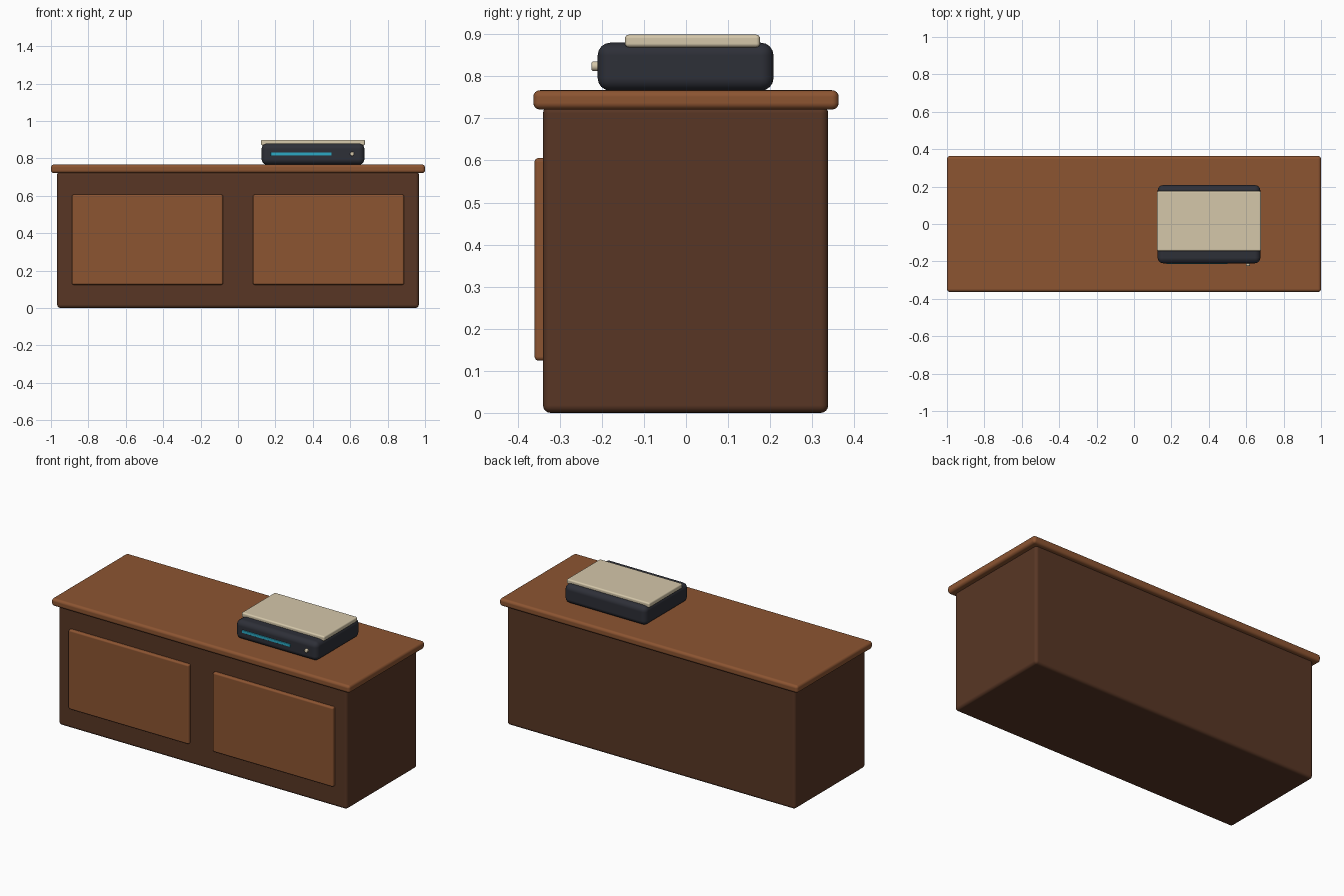
import bpy, math

if "Cube" in bpy.data.objects:
    bpy.data.objects.remove(bpy.data.objects["Cube"])


def mat(name, rgb):
    m = bpy.data.materials.new(name)
    m.diffuse_color = (*rgb, 1)
    m.use_nodes = True
    m.node_tree.nodes["Principled BSDF"].inputs["Base Color"].default_value = m.diffuse_color
    return m


dark_wood = mat("dark wood", (0.098, 0.037, 0.018))
warm_wood = mat("warm wood", (0.262, 0.089, 0.031))
charcoal = mat("charcoal", (0.027, 0.029, 0.039))
cream = mat("cream", (0.66, 0.57, 0.40))
cyan = mat("cyan", (0.024, 0.40, 0.56))


def finish(ob, name, material, bevel, segments=4):
    ob.name = name
    ob.data.materials.append(material)
    b = ob.modifiers.new("rounding", "BEVEL")
    b.width = bevel
    b.segments = segments
    b.limit_method = "ANGLE"
    b.harden_normals = True
    bpy.ops.object.shade_smooth_by_angle(angle=math.radians(40))
    return ob


def box(name, lo, hi, material, bevel):
    """Rounded box spanning two opposite corners."""
    bpy.ops.mesh.primitive_cube_add(size=1, location=[(a + b) / 2 for a, b in zip(lo, hi)])
    ob = bpy.context.object
    ob.scale = [b - a for a, b in zip(lo, hi)]
    bpy.ops.object.transform_apply(location=False, rotation=False, scale=True)
    return finish(ob, name, material, bevel)


# Cabinet
box("cabinet_body", (-0.967, -0.34, 0), (0.967, 0.338, 0.73), dark_wood, 0.018)
box("cabinet_top", (-1, -0.363, 0.721), (1, 0.363, 0.767), warm_wood, 0.016)

# Two raised front doors
for side, x in (("left", -0.484), ("right", 0.484)):
    box(side + "_door", (x - 0.404, -0.36, 0.124), (x + 0.404, -0.32, 0.606), warm_wood, 0.01)

# Player on top with its cover plate
box("player_body", (0.126, -0.21, 0.766), (0.676, 0.208, 0.88), charcoal, 0.03)
box("player_lid", (0.123, -0.145, 0.869), (0.679, 0.176, 0.899), cream, 0.009)

# Front light strip and round button
box("light_strip", (0.175, -0.215, 0.815), (0.5, -0.206, 0.832), cyan, 0.002)
bpy.ops.mesh.primitive_cylinder_add(vertices=24, radius=0.0115, depth=0.026,
                                    location=(0.61, -0.212, 0.824),
                                    rotation=(math.pi / 2, 0, 0))
finish(bpy.context.object, "button", cream, 0.006, 3)
